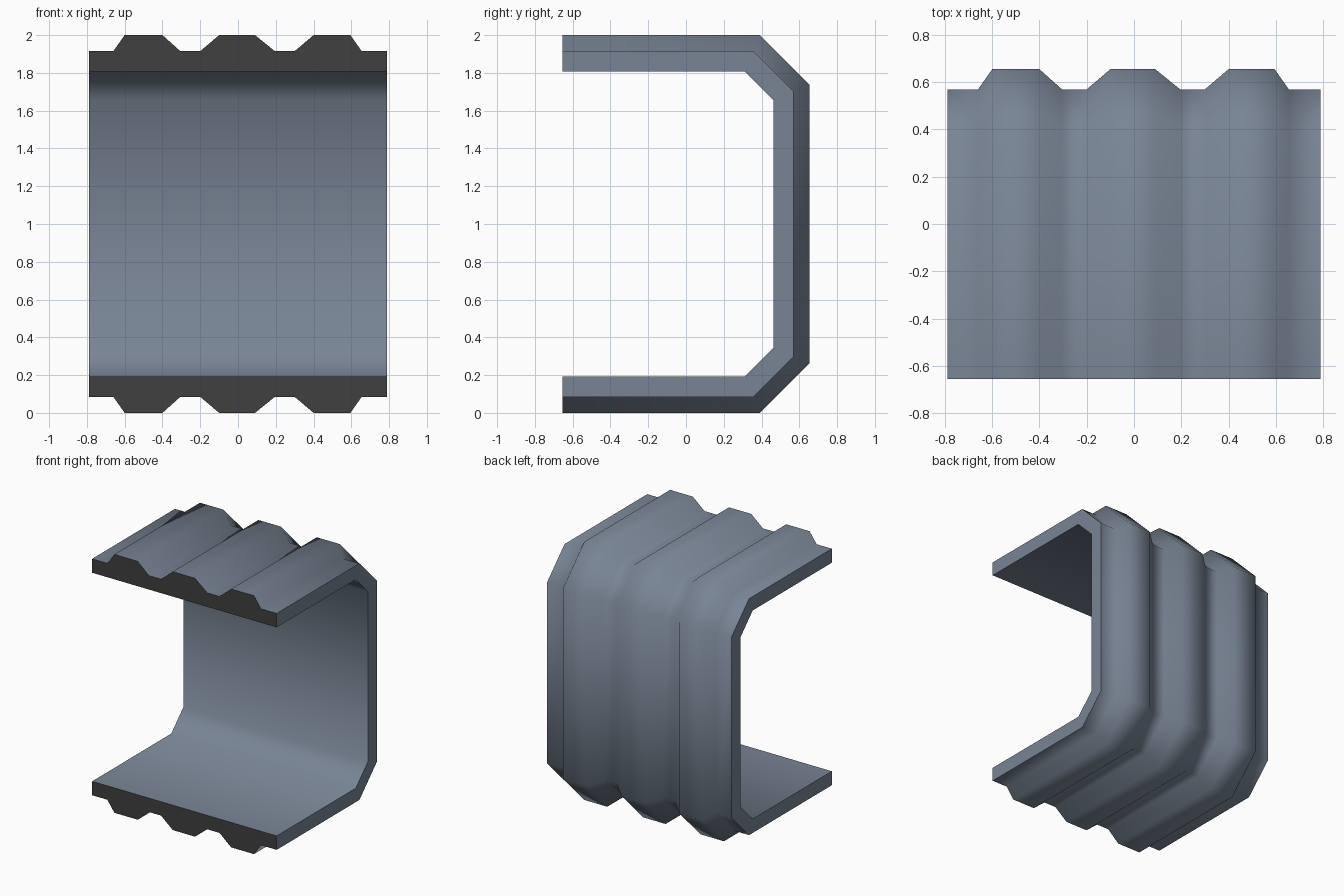
import bpy, bmesh, math

if "Cube" in bpy.data.objects:
    bpy.data.objects.remove(bpy.data.objects["Cube"], do_unlink=True)


def make_material(name, rgb):
    mat = bpy.data.materials.new(name)
    mat.use_nodes = True
    mat.diffuse_color = (*rgb, 1)
    mat.node_tree.nodes["Principled BSDF"].inputs["Base Color"].default_value = (*rgb, 1)
    return mat


steel = make_material("blue grey steel", (0.19, 0.235, 0.30))
dark = make_material("dark grey ends", (0.05, 0.05, 0.05))

# Cross-section: x across the width, d = thickness outward from the inner face
WIDTH, PLATE, RIDGE = 0.79, 0.108, 0.193
ridges = [(-0.66, -0.60, -0.40, -0.305),
          (-0.20, -0.10, 0.09, 0.195),
          (0.30, 0.40, 0.595, 0.655)]
section = [(WIDTH, 0), (-WIDTH, 0), (-WIDTH, PLATE)]
for a, b, c, d in ridges:
    section += [(a, PLATE), (b, RIDGE), (c, RIDGE), (d, PLATE)]
section.append((WIDTH, PLATE))

# C-shaped inner path with chamfered corners, as height above the middle
FRONT, BACK, HALF, CHAMFER = -0.655, 0.462, 0.807, 0.15
MITRE = math.tan(math.radians(22.5))


def path_points(d):
    """Inner path offset outward by d with mitred corners: (y, z)."""
    corner = BACK - CHAMFER + d * MITRE
    side = HALF - CHAMFER + d * MITRE
    top = [(FRONT, HALF + d), (corner, HALF + d), (BACK + d, side)]
    return [(y, 1 + z) for y, z in top] + [(y, 1 - z) for y, z in reversed(top)]


# Sweep the section along the path
bm = bmesh.new()
columns = [[bm.verts.new((x, y, z)) for y, z in path_points(d)] for x, d in section]
for i, col in enumerate(columns):
    nxt = columns[(i + 1) % len(columns)]
    for j in range(len(col) - 1):
        bm.faces.new((col[j], nxt[j], nxt[j + 1], col[j + 1]))

# Dark cut ends
for end in (0, -1):
    bm.faces.new([col[end] for col in columns]).material_index = 1
bmesh.ops.recalc_face_normals(bm, faces=bm.faces[:])

mesh = bpy.data.meshes.new("ribbed_channel")
bm.to_mesh(mesh)
bm.free()
mesh.materials.append(steel)
mesh.materials.append(dark)
channel = bpy.data.objects.new("ribbed_channel", mesh)
bpy.context.collection.objects.link(channel)

# Soft bends and ribs, crisp rims
bpy.ops.object.select_all(action="DESELECT")
channel.select_set(True)
bpy.context.view_layer.objects.active = channel
bpy.ops.object.shade_smooth_by_angle(angle=math.radians(60))
